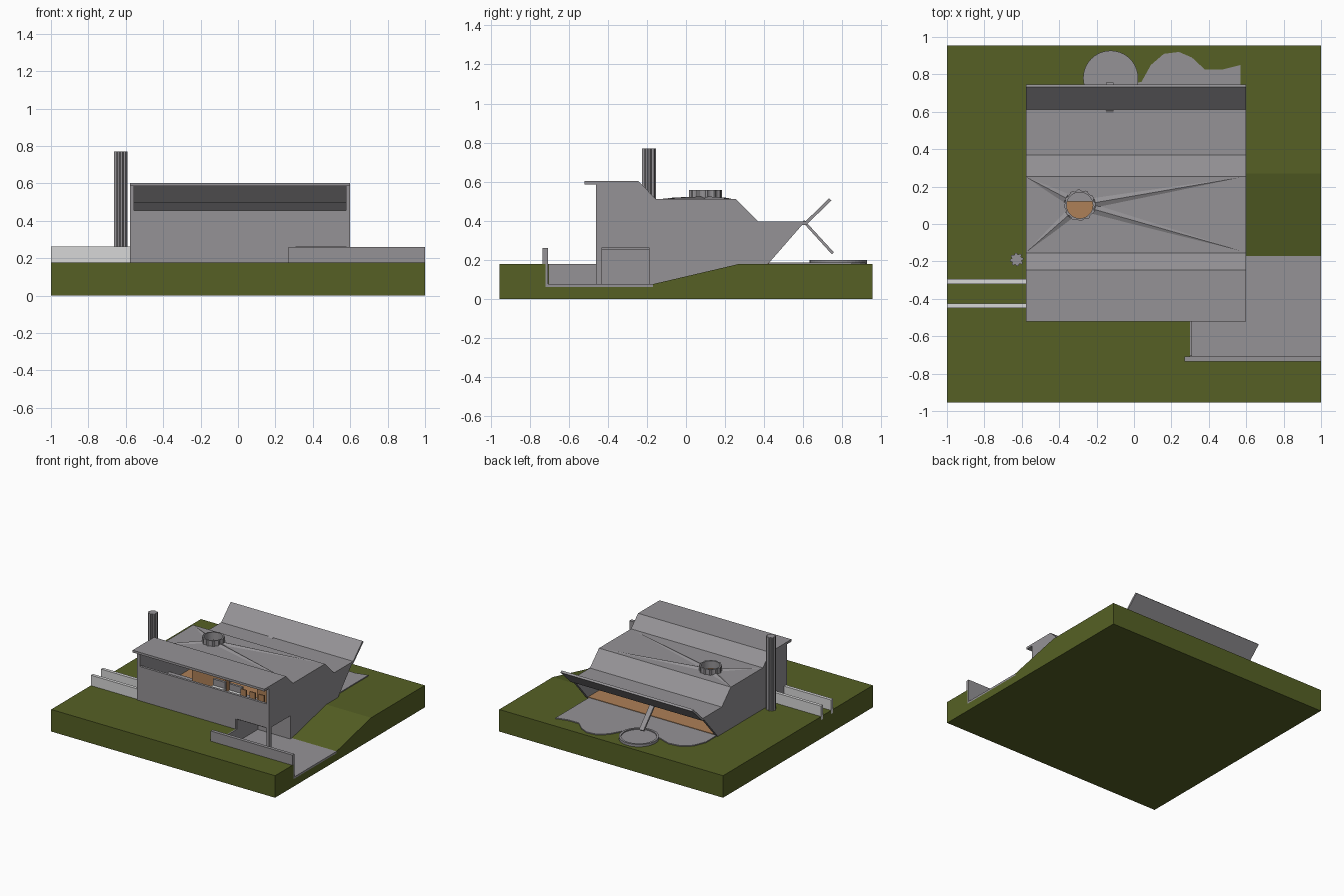
import bpy, bmesh, math
from mathutils import Vector

if "Cube" in bpy.data.objects:
    bpy.data.objects.remove(bpy.data.objects["Cube"])

def material(name, rgb):
    m = bpy.data.materials.new(name)
    m.diffuse_color = (*rgb, 1)
    m.use_nodes = True
    m.node_tree.nodes["Principled BSDF"].inputs["Base Color"].default_value = m.diffuse_color
    return m

GREY = material("concrete grey", (0.30, 0.29, 0.305))
GREEN = material("grass green", (0.092, 0.118, 0.018))
WHITE = material("pale wall", (0.68, 0.68, 0.68))
WOOD = material("wood brown", (0.42, 0.215, 0.095))

def prism(name, pts, depth, mat, place):
    """Extrude a 2D outline; place(a, b, t) maps it to 3D, t running over depth."""
    bm = bmesh.new()
    ends = [[bm.verts.new(place(a, b, t)) for a, b in pts] for t in depth]
    bm.faces.new(ends[0])
    bm.faces.new(ends[1])
    n = len(pts)
    for i in range(n):
        j = (i + 1) % n
        bm.faces.new((ends[0][i], ends[0][j], ends[1][j], ends[1][i]))
    bmesh.ops.recalc_face_normals(bm, faces=bm.faces)
    me = bpy.data.meshes.new(name)
    bm.to_mesh(me)
    bm.free()
    me.materials.append(mat)
    ob = bpy.data.objects.new(name, me)
    bpy.context.collection.objects.link(ob)
    return ob

def side(name, pts, x0, x1, mat):      # outline in y, z
    return prism(name, pts, (x0, x1), mat, lambda a, b, t: (t, a, b))

def flat(name, pts, z0, z1, mat):      # outline in x, y
    return prism(name, pts, (z0, z1), mat, lambda a, b, t: (a, b, t))

def box(name, x0, x1, y0, y1, z0, z1, mat):
    return flat(name, [(x0, y0), (x1, y0), (x1, y1), (x0, y1)], z0, z1, mat)

def ring_pts(cx, cy, radii, n):
    return [(cx + radii[i % len(radii)] * math.cos(math.tau * i / n),
             cy + radii[i % len(radii)] * math.sin(math.tau * i / n)) for i in range(n)]

def cut(target, cutter):
    mod = target.modifiers.new("cut", 'BOOLEAN')
    mod.operation, mod.object, mod.solver = 'DIFFERENCE', cutter, 'EXACT'
    dg = bpy.context.evaluated_depsgraph_get()
    me = bpy.data.meshes.new_from_object(target.evaluated_get(dg))
    target.modifiers.clear()
    target.data = me
    bpy.data.objects.remove(cutter)

# ground: plain slab, plus the sunken drive and grass ramp on the right
box("lawn", -1, 0.3, -0.955, 0.955, 0, 0.178, GREEN)
side("lawn_with_ramp", [(-0.955, 0), (0.955, 0), (0.955, 0.178), (0.27, 0.178), (-0.17, 0.075),
                        (-0.17, 0.06), (-0.72, 0.06), (-0.72, 0.178), (-0.955, 0.178)], 0.3, 1, GREEN)
box("driveway", 0.3, 1, -0.72, -0.17, 0.058, 0.075, GREY)
box("driveway_wall", 0.27, 1, -0.735, -0.708, 0.06, 0.26, GREY)
box("carport_side_wall", 0.292, 0.31, -0.705, -0.17, 0.06, 0.178, GREY)

# pale garden walls on the left
for i, y in enumerate((-0.437, -0.308)):
    box(f"garden_wall_{i}", -1, -0.578, y - 0.013, y + 0.013, 0.15, 0.262, WHITE)

# side walls of the house
top = [(-0.46, 0.59), (-0.25, 0.595), (-0.16, 0.505), (0.25, 0.505), (0.37, 0.39),
       (0.605, 0.39), (0.42, 0.178)]
side("left_wall", top + [(-0.46, 0.17)], -0.578, -0.555, GREY)
side("right_wall", top + [(-0.08, 0.178), (-0.08, 0.262), (-0.46, 0.262)], 0.577, 0.6, GREY)

# front wall under the long window, its jambs and the carport
box("front_wall", -0.555, 0.3, -0.46, -0.44, 0.17, 0.455, GREY)
box("front_wall_over_carport", 0.3, 0.577, -0.46, -0.44, 0.262, 0.455, GREY)
box("carport_post", 0.577, 0.6, -0.46, -0.43, 0.07, 0.262, GREY)
box("carport_back", 0.3, 0.598, -0.19, -0.17, 0.06, 0.262, GREY)
box("carport_inner_wall", 0.29, 0.31, -0.455, -0.17, 0.06, 0.262, GREY)
box("foundation", 0.3, 0.6, -0.18, 0.27, 0.05, 0.18, GREY)
box("carport_flank", 0.58, 0.6, -0.19, -0.07, 0.06, 0.262, GREY)

# folded roof sheet ending in the upturned rear fin
T = 0.018
upper = [(-0.52, 0.603), (-0.245, 0.603), (-0.155, 0.512), (0.253, 0.512), (0.37, 0.396),
         (0.612, 0.396), (0.732, 0.515)]
lower = [(0.745, 0.503), (0.615, 0.378), (0.363, 0.378), (0.245, 0.494), (-0.163, 0.494),
         (-0.253, 0.585), (-0.52, 0.585)]
roof = side("folded_roof", upper + lower, -0.578, 0.6, GREY)
CX, CY, R = -0.29, 0.10, 0.085
cut(roof, flat("skylight_cutter", ring_pts(CX, CY, [R * 0.85], 24), 0.45, 0.56, GREY))

# round skylight: toothed ring
def tube(name, outer, inner, n, z0, z1, mat):
    ob = flat(name, ring_pts(CX, CY, outer, n), z0, z1, mat)
    cut(ob, flat("cutter", ring_pts(CX, CY, inner, n), z0 - 0.02, z1 + 0.02, mat))
tube("skylight_ring", [R, R, R * 0.92, R * 0.92], [R * 0.82], 48, 0.505, 0.556, GREY)

# low folds running from the skylight to the corners of the roof
for i, (x, y) in enumerate([(-0.575, 0.25), (-0.575, -0.15), (0.575, 0.25), (0.575, -0.145)]):
    mid = math.atan2(y - CY, x - CX)
    base = [(CX + R * math.cos(mid + s * 0.33), CY + R * math.sin(mid + s * 0.33)) for s in (-1, 1)]
    bm = bmesh.new()
    a, b = [bm.verts.new((*p, 0.511)) for p in base]
    ridge = bm.verts.new((CX + R * math.cos(mid), CY + R * math.sin(mid), 0.524))
    tip = bm.verts.new((x, y, 0.513))
    for f in ((a, tip, ridge), (ridge, tip, b), (a, b, tip), (a, ridge, b)):
        bm.faces.new(f)
    bmesh.ops.recalc_face_normals(bm, faces=bm.faces)
    me = bpy.data.meshes.new("roof_fold")
    bm.to_mesh(me)
    bm.free()
    me.materials.append(GREY)
    bpy.context.collection.objects.link(bpy.data.objects.new(f"roof_fold_{i}", me))

# fluted chimney
flat("chimney", ring_pts(-0.627, -0.19, [0.036, 0.036, 0.027], 24), 0.17, 0.77, GREY)

# rain spout from the roof valley down to the round basin
side("rain_spout", [(0.595, 0.395), (0.607, 0.402), (0.757, 0.238), (0.747, 0.228)],
     -0.15, -0.11, GREY)
CB = (-0.125, 0.78)
flat("round_basin", ring_pts(*CB, [0.147], 40), 0.17, 0.190, GREY)
basin_rim = flat("basin_rim", ring_pts(*CB, [0.147], 40), 0.18, 0.198, GREY)
cut(basin_rim, flat("cutter", ring_pts(*CB, [0.13], 40), 0.16, 0.22, GREY))

# terrace with lobed edge behind the house
flat("terrace", [(-0.57, 0.40), (0.57, 0.40), (0.57, 0.85), (0.47, 0.825), (0.38, 0.825),
                 (0.31, 0.89), (0.24, 0.92), (0.16, 0.91), (0.09, 0.85), (0.04, 0.76),
                 (-0.26, 0.70), (-0.36, 0.735), (-0.46, 0.72), (-0.53, 0.66), (-0.57, 0.56)],
     0.17, 0.186, GREY)

# interior: lower wooden floor, front gallery and furniture
box("lower_floor", -0.556, 0.578, -0.10, 0.425, 0.17, 0.19, WOOD)
box("gallery_floor", -0.556, 0.578, -0.442, -0.08, 0.25, 0.268, GREY)
box("skylight_counter", -0.40, -0.18, 0.12, 0.19, 0.19, 0.32, GREY)
box("bookcase", 0.28, 0.56, -0.16, -0.11, 0.268, 0.44, WOOD)
for i in range(4):
    x = 0.24 + i * 0.08
    box(f"chair_{i}", x, x + 0.05, -0.36, -0.31, 0.268, 0.35, WOOD)
    box(f"chair_back_{i}", x, x + 0.05, -0.31, -0.30, 0.268, 0.43, WOOD)
box("cabinet", -0.30, 0.0, -0.16, -0.11, 0.268, 0.43, WOOD)
for i, x in enumerate((-0.05, 0.1)):
    box(f"sofa_{i}", x, x + 0.11, -0.34, -0.25, 0.268, 0.36, WHITE)
    box(f"sofa_back_{i}", x, x + 0.11, -0.25, -0.23, 0.268, 0.41, GREY)
